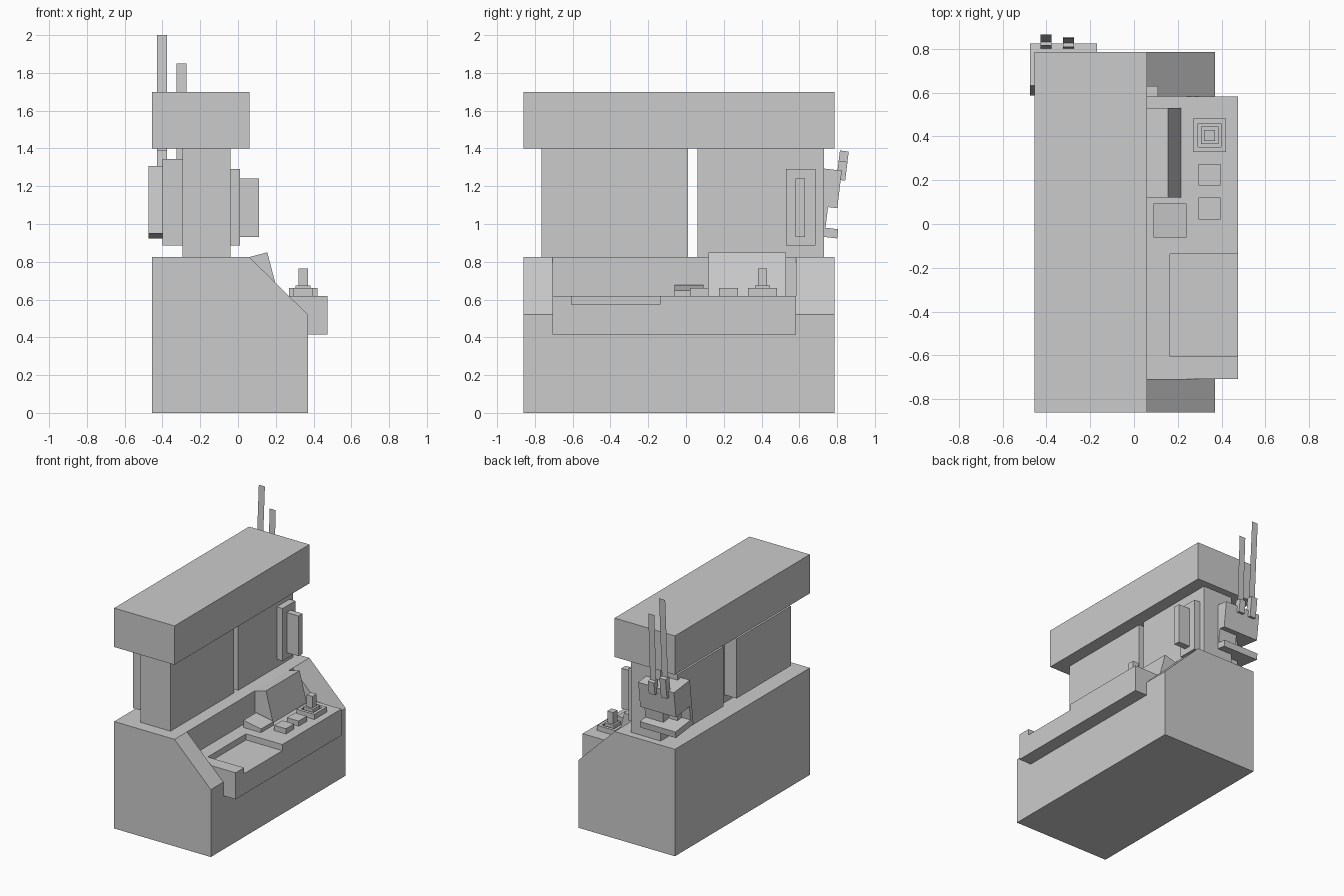
import bpy, bmesh, math
from mathutils import Vector

if "Cube" in bpy.data.objects:
    bpy.data.objects.remove(bpy.data.objects["Cube"])


def prism(name, pts, depth, to_world):
    """Extrude a closed 2D profile between two depths."""
    bm = bmesh.new()
    a, b = depth
    lo = [bm.verts.new(to_world(p, q, a)) for p, q in pts]
    hi = [bm.verts.new(to_world(p, q, b)) for p, q in pts]
    bm.faces.new(lo)
    bm.faces.new(hi[::-1])
    n = len(pts)
    for i in range(n):
        j = (i + 1) % n
        bm.faces.new((lo[j], lo[i], hi[i], hi[j]))
    bmesh.ops.recalc_face_normals(bm, faces=bm.faces)
    me = bpy.data.meshes.new(name)
    bm.to_mesh(me)
    bm.free()
    ob = bpy.data.objects.new(name, me)
    bpy.context.collection.objects.link(ob)
    return ob


def side(name, pts, y):
    """Profile in x and z, extruded along y."""
    return prism(name, pts, y, lambda p, q, d: Vector((p, d, q)))


def rect(a, b):
    return [(a[0], b[0]), (a[1], b[0]), (a[1], b[1]), (a[0], b[1])]


def box(name, x, y, z):
    return side(name, rect(x, z), y)


def cut(ob, x, y, z):
    cutter = box(ob.name + "_cutter", x, y, z)
    cutter.hide_render = True
    cutter.hide_set(True)
    m = ob.modifiers.new("cut", 'BOOLEAN')
    m.operation = 'DIFFERENCE'
    m.solver = 'EXACT'
    m.object = cutter


# Leaning frame of the rear bracket: u points outward (+y), v points up
LEAN = math.radians(7)
C, S = math.cos(LEAN), math.sin(LEAN)


def leaning(name, pts, x):
    return prism(name, pts, x, lambda u, v, d: Vector(
        (d, 0.825 + u * C + v * S, 1.282 - u * S + v * C)))


# Cabinet base with sloped front, cut away around the console
base = side("base", [(-.455, 0), (.37, 0), (.37, .52), (.06, .825), (-.455, .825)],
            (-.86, .785))
cut(base, (.06, .6), (-.708, .582), (.56, 1))

# Roof slab
box("roof", (-.455, .06), (-.86, .785), (1.4, 1.7))

# Two upright blocks with inset back panels
for i, (a, b) in enumerate([(-.765, .01), (.06, .73)]):
    box(f"upright_{i}", (-.295, -.04), (a, b), (.825, 1.4))
    box(f"back_panel_{i}", (-.4, -.295), (a + .057, b - .057), (.885, 1.345))

# Door plate and handle
box("door_plate", (-.04, .01), (.53, .685), (.885, 1.29))
box("door_handle", (.01, .11), (.58, .63), (.93, 1.24))

# Console shelf with open tray
console = box("console", (.06, .475), (-.708, .582), (.415, .62))
cut(console, (.165, .6), (-.605, -.138), (.573, .8))

# Screen housing
side("screen_housing", [(.06, .62), (.215, .62), (.155, .85), (.06, .825)], (.12, .53))

# Sloped key pad and square buttons
side("key_pad", [(.09, .62), (.24, .62), (.24, .648), (.09, .676)], (-.062, .093))
for i, y in enumerate((.02, .175)):
    box(f"button_{i}", (.295, .395), (y, y + .1), (.62, .66))

# Control stick in its recessed socket
CX, CY = .345, .405


def square(name, r, z):
    return box(name, (CX - r, CX + r), (CY - r, CY + r), z)


socket = square("stick_socket", .076, (.62, .66))
cut(socket, (CX - .053, CX + .053), (CY - .053, CY + .053), (.64, .7))
square("stick_collar", .04, (.63, .675))
square("stick", .025, (.675, .765))

# Leaning rear bracket, its mount and the antennas
leaning("rear_bracket", [(-.195, .0), (0, 0), (0, -.2), (-.165, -.2), (-.165, -.31),
                         (.019, -.31), (.019, -.359), (-.195, -.359)], (-.475, -.17))
leaning("bracket_mount", rect((-.165, -.049), (-.31, -.2)), (-.325, -.17))
for name, x, top, z, y in (("tall", -.428, .105, 2.0, .865), ("short", -.325, .05, 1.85, .85)):
    leaning(f"{name}_antenna_clip", rect((-.023, .024), (-.05, top)), (x, x + .052))
    me = bpy.data.meshes.new(f"{name}_antenna")
    me.from_pydata([(x, .826, 1.3), (x + .052, .826, 1.3), (x + .052, y, z), (x, y, z)],
                   [], [(0, 1, 2, 3)])
    bpy.context.collection.objects.link(bpy.data.objects.new(me.name, me))
